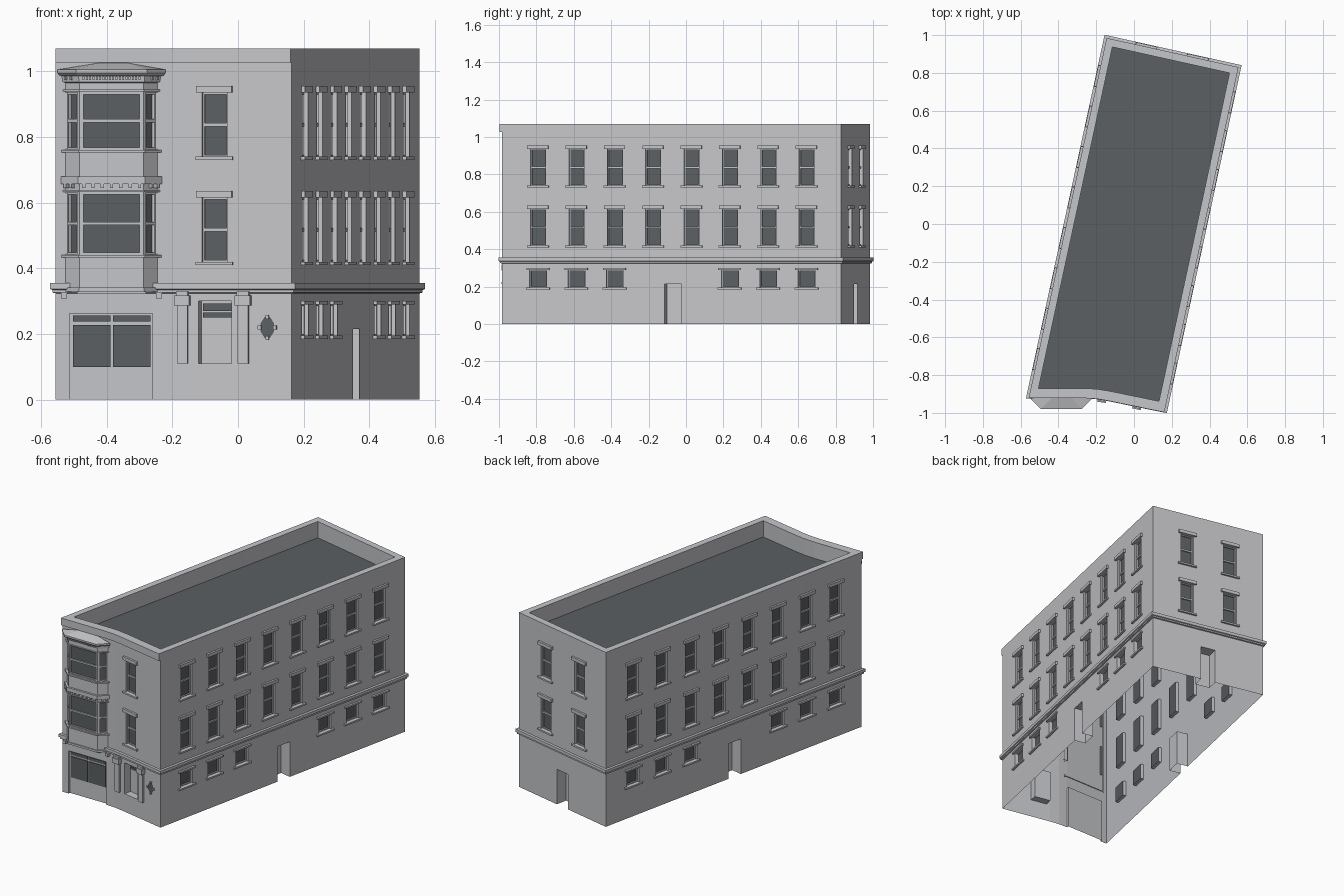
import bpy
import bmesh
from math import cos, sin, pi
from mathutils import Vector

cube = bpy.data.objects.get("Cube")
if cube:
    bpy.data.objects.remove(cube)


def material(name, colour):
    m = bpy.data.materials.new(name)
    m.use_nodes = True
    m.diffuse_color = colour
    m.node_tree.nodes["Principled BSDF"].inputs["Base Color"].default_value = colour
    return m


MATS = [material("pale_grey", (0.56, 0.565, 0.59, 1)),
        material("dark_slate", (0.105, 0.115, 0.122, 1))]
PALE, DARK = 0, 1


def offset(pts, d, closed=False):
    """Mitred outward offset of a plan path that runs counter-clockwise."""
    n, out = len(pts), []
    for i, p in enumerate(pts):
        a = pts[i - 1] if closed or i > 0 else None
        b = pts[(i + 1) % n] if closed or i < n - 1 else None
        dirs = [(p - a).normalized()] if a else []
        dirs += [(b - p).normalized()] if b else []
        norms = [Vector((t.y, -t.x)) for t in dirs]
        n1, n2 = norms[0], norms[-1]
        out.append(p + (n1 + n2) * d / (1 + n1.dot(n2)))
    return out


class Wall:
    """Plan path with a coordinate along it: its x, or its length."""

    def __init__(self, pts, by_x=False):
        self.pts = pts
        self.keys = [p.x for p in pts] if by_x else [0, (pts[1] - pts[0]).length]

    def at(self, s, z, d=0.0):
        k, row = self.keys, offset(self.pts, d)
        i = max([j for j in range(len(k) - 1) if k[j] <= s + 1e-6] or [0])
        if abs(s - k[i]) < 1e-6:
            p = row[i]
        elif abs(s - k[i + 1]) < 1e-6:
            p = row[i + 1]
        else:
            a, b = self.pts[i], self.pts[i + 1]
            t = (b - a).normalized()
            p = a.lerp(b, (s - k[i]) / (k[i + 1] - k[i])) + Vector((t.y, -t.x)) * d
        return Vector((p.x, p.y, z))

    def cuts(self, s0, s1):
        return [s0] + [k for k in self.keys if s0 + 1e-5 < k < s1 - 1e-5] + [s1]


class Part:
    def __init__(self):
        self.bm = bmesh.new()

    def face(self, pts, mat=PALE):
        self.bm.faces.new([self.bm.verts.new(p) for p in pts]).material_index = mat

    def box(self, w, s0, s1, z0, z1, d1, d0=0.0, mat=PALE):
        c = w.cuts(s0, s1)
        for a, b in zip(c, c[1:]):
            for q in (((a, z0, d1), (b, z0, d1), (b, z1, d1), (a, z1, d1)),
                      ((a, z1, d1), (b, z1, d1), (b, z1, d0), (a, z1, d0)),
                      ((a, z0, d0), (b, z0, d0), (b, z0, d1), (a, z0, d1))):
                self.face([w.at(*v) for v in q], mat)
        for q in (((s0, z0, d0), (s0, z0, d1), (s0, z1, d1), (s0, z1, d0)),
                  ((s1, z0, d1), (s1, z0, d0), (s1, z1, d0), (s1, z1, d1))):
            self.face([w.at(*v) for v in q], mat)

    def sweep(self, pts, profile, closed=False):
        rows = [[Vector((p.x, p.y, z)) for p in offset(pts, d, closed)] for d, z in profile]
        n = len(pts)
        for lo, hi in zip(rows, rows[1:]):
            for i in range(n if closed else n - 1):
                j = (i + 1) % n
                self.face([lo[i], lo[j], hi[j], hi[i]])
        return rows

    def panel(self, w, z0, z1, holes):
        """Wall sheet with recessed openings (s0, s1, z0, z1, depth, material)."""
        ss = sorted({round(v, 5) for h in holes for v in h[:2]} | {round(k, 5) for k in w.keys})
        zs = sorted({z0, z1} | {v for h in holes for v in h[2:4]})
        for a, b in zip(ss, ss[1:]):
            for c, d in zip(zs, zs[1:]):
                s, z = (a + b) / 2, (c + d) / 2
                if not any(h[0] < s < h[1] and h[2] < z < h[3] for h in holes):
                    self.face([w.at(a, c), w.at(b, c), w.at(b, d), w.at(a, d)])
        for a, b, c, d, dep, mat in holes:
            o = [w.at(a, c), w.at(b, c), w.at(b, d), w.at(a, d)]
            i = [w.at(a, c, -dep), w.at(b, c, -dep), w.at(b, d, -dep), w.at(a, d, -dep)]
            self.face(i, mat)
            for k in range(4):
                if k or c > 0:
                    self.face([o[k], o[(k + 1) % 4], i[(k + 1) % 4], i[k]])

    def finish(self, name):
        bmesh.ops.remove_doubles(self.bm, verts=self.bm.verts, dist=1e-5)
        me = bpy.data.meshes.new(name)
        self.bm.to_mesh(me)
        self.bm.free()
        for m in MATS:
            me.materials.append(m)
        ob = bpy.data.objects.new(name, me)
        bpy.context.scene.collection.objects.link(ob)


def window(part, holes, w, c, half, z0, z1, rail=True, ledges=True, dep=0.02):
    """Recessed sash with frame, middle rail, sill and lintel."""
    a, b, f = c - half, c + half, 0.005
    holes.append((a, b, z0, z1, dep, DARK))
    bars = [(a, a + f, z0, z1), (b - f, b, z0, z1), (a, b, z0, z0 + f), (a, b, z1 - f, z1)]
    if rail:
        m = (z0 + z1) / 2
        bars.append((a, b, m - 0.005, m + 0.005))
    for bar in bars:
        part.box(w, *bar, 0.008 - dep, -dep)
    if ledges:
        part.box(w, a - 0.018, b + 0.018, z0 - 0.01, z0, 0.012)
        part.box(w, a - 0.016, b + 0.016, z1, z1 + 0.02 if rail else z1 + 0.01, 0.012)


def door(holes, c, half=0.046):
    holes.append((c - half, c + half, 0, 0.215, 0.07, PALE))


V = Vector
front_path = [V((-0.555, -0.91)), V((-0.26, -0.91)), V((-0.2, -0.9135)),
              V((-0.14, -0.923)), V((0.163, -0.985))]
back_r, back_l = V((0.553, 0.83)), V((-0.145, 0.985))
plan = front_path + [back_r, back_l]
front = Wall(front_path, by_x=True)
FLOORS = ((0.42, 0.615), (0.74, 0.935))
TOP, ROOF = 1.07, 0.97

# long side walls: eight bays, with a door in the middle of the ground floor
for name, a, b in (("right_wall", front_path[-1], back_r), ("left_wall", back_l, front_path[0])):
    w, p, holes = Wall([a, b]), Part(), []
    length = w.keys[1]
    for i in range(8):
        c = (0.107 + 0.113 * i) * length
        for z0, z1 in FLOORS:
            window(p, holes, w, c, 0.041, z0, z1)
        if i not in (3, 4):
            window(p, holes, w, c, 0.046, 0.195, 0.29, rail=False)
    door(holes, 0.504 * length)
    p.panel(w, 0, TOP, holes)
    p.finish(name)

# back wall
w, p, holes = Wall([back_r, back_l]), Part(), []
for t in (0.31, 0.7):
    for z0, z1 in FLOORS:
        window(p, holes, w, t * w.keys[1], 0.041, z0, z1)
door(holes, 0.5 * w.keys[1])
p.panel(w, 0, TOP, holes)
p.finish("back_wall")

# front wall: windows, shop opening and entrance
p, holes = Part(), []
for z0, z1 in FLOORS:
    window(p, holes, front, -0.071, 0.038, z0, z1)
holes.append((-0.513, -0.26, 0, 0.262, 0.012, PALE))
holes.append((-0.12, -0.02, 0.11, 0.3, 0.045, PALE))
p.panel(front, 0, TOP, holes)
p.finish("front_wall")

# shop glazing in two bays with a transom, and the entrance lights
p = Part()
for a, b in ((-0.503, -0.388), (-0.381, -0.267)):
    for z0, z1 in ((0.1, 0.228), (0.238, 0.256)):
        p.box(front, a, b, z0, z1, -0.007, -0.012, DARK)
for z0, z1 in ((0.25, 0.265), (0.27, 0.293)):
    p.box(front, -0.114, -0.026, z0, z1, -0.04, -0.045, DARK)
p.finish("shop_glazing")

# entrance pilasters with block capitals
p = Part()
for c in (-0.168, 0.018):
    p.box(front, c - 0.016, c + 0.016, 0.11, 0.29, 0.014)
    p.box(front, c - 0.023, c + 0.023, 0.287, 0.318, 0.026)
    p.box(front, c - 0.018, c + 0.018, 0.318, 0.33, 0.02)
p.finish("entrance_pilasters")

# tall octagonal window with four keystones
p = Part()
cx, cz = 0.09, 0.22
p.face([front.at(cx + 0.022 * cos(pi / 8 + k * pi / 4), cz + 0.034 * sin(pi / 8 + k * pi / 4), 0.004)
        for k in range(8)], DARK)
for dx, dz in ((0, 0.032), (0, -0.032), (0.023, 0), (-0.023, 0)):
    p.box(front, cx + dx - 0.005, cx + dx + 0.005, cz + dz - 0.006, cz + dz + 0.006, 0.01)
p.finish("octagon_window")

# string course round the building
p = Part()
p.sweep(plan, [(0, 0.324), (0.008, 0.326), (0.008, 0.334), (0.014, 0.337), (0.014, 0.355), (0, 0.356)], True)
p.finish("string_course")

# parapet and flat roof
p = Part()
rows = p.sweep(plan, [(0, TOP), (-0.04, TOP), (-0.04, ROOF)], True)
p.face(rows[-1], DARK)
p.box(front, -0.555, 0.163, 1.026, TOP, 0.012)
p.finish("parapet_and_roof")

# projecting bay
bay_path = [V((-0.53, -0.905)), V((-0.482, -0.953)), V((-0.288, -0.953)), V((-0.24, -0.905))]
bay = Wall(bay_path, by_x=True)
p, holes = Part(), []
for z0, z1 in ((0.443, 0.63), (0.763, 0.935)):
    window(p, holes, bay, -0.385, 0.09, z0, z1, ledges=False, dep=0.012)
    for c in (-0.507, -0.263):
        window(p, holes, bay, c, 0.018, z0, z1, ledges=False, dep=0.012)
p.panel(bay, 0.335, 0.99, holes)
p.face([V((q.x, q.y, 0.335)) for q in reversed(bay_path)])
p.finish("bay_walls")

# bay sills, middle band, base moulding, cornice and hipped top
p = Part()
for lo, hi, d in ((0.433, 0.441, 0.01), (0.753, 0.761, 0.01), (0.632, 0.638, 0.006),
                  (0.938, 0.944, 0.006), (0.657, 0.68, 0.012), (0.33, 0.342, 0.006)):
    p.sweep(bay_path, [(0, lo), (d, lo), (d, hi), (0, hi)])
rows = p.sweep(bay_path, [(0, 0.965), (0.006, 0.968), (0.008, 0.985), (0.02, 0.988), (0.027, 0.995), (0.027, 1.005)])
ridge = [V((-0.425, -0.91, 1.025)), V((-0.335, -0.91, 1.025))]
e = rows[-1]
p.face([e[0], e[1], ridge[0]])
p.face([e[1], e[2], ridge[1], ridge[0]])
p.face([e[2], e[3], ridge[1]])
p.finish("bay_mouldings")

# dentils and small brackets of the bay
p = Part()
for count, z0, z1, half in ((7, 0.645, 0.657, 0.005), (18, 0.974, 0.984, 0.003)):
    for i in range(count):
        c = -0.47 + 0.17 * i / (count - 1)
        p.box(bay, c - half, c + half, z0, z1, 0.013)
    for c in (-0.518, -0.502, -0.268, -0.252):
        p.box(bay, c - half * 0.7, c + half * 0.7, z0, z1, 0.013)
for c in (-0.53, -0.24):
    p.box(front, c - 0.009, c + 0.009, 0.308, 0.326, 0.02)
p.box(front, -0.49, -0.28, 0.322, 0.336, 0.035)
p.finish("bay_dentils")
